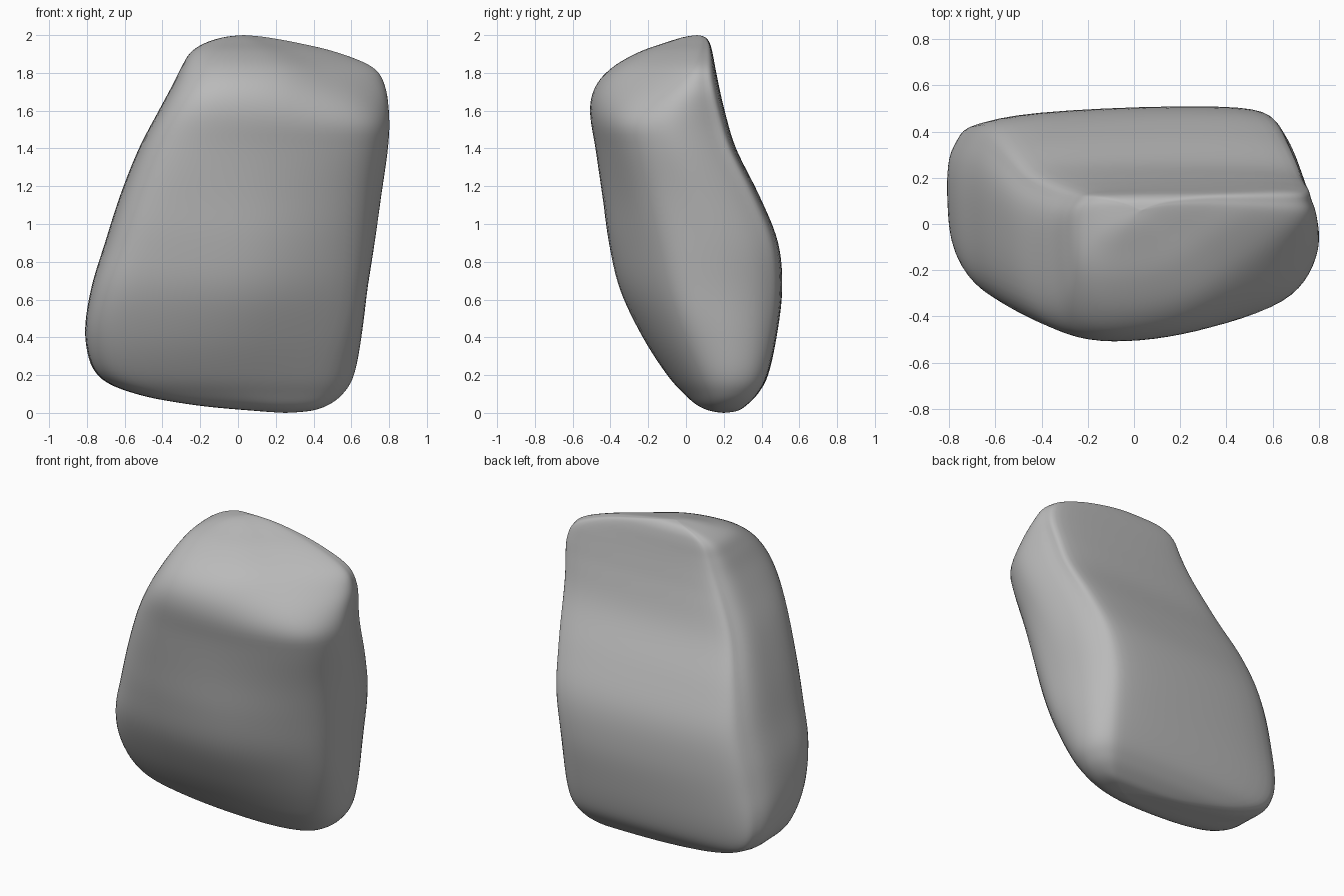
import bpy
import bmesh
from mathutils import Vector

STEPS_AROUND = 7
STEPS_UP = 6

# Plan outlines in unit space: left, round the front, right, round the back
FOOT = [(-1, .05), (-.96, -.6), (-.7, -.95), (.1, -1), (.78, -.57),
        (1, .08), (.92, .83), (.56, 1), (-.75, .95), (-.98, .68)]
LOW = [(-1, -.15), (-.92, -.74), (-.6, -.97), (.2, -1), (.88, -.47),
       (1, .15), (.89, .8), (.58, 1), (-.64, .91), (-.95, .58)]
HIGH = [(-1, .2), (-.93, -.65), (-.63, -.99), (.04, -.95), (.76, -.57),
        (1, .06), (.92, .74), (.7, .98), (-.7, .97), (-.95, .75)]
CROWN = [(-1, .3), (-.92, -.6), (-.6, -.98), (0, -.81), (.48, -.2),
         (.92, .45), (1, .78), (.77, 1), (-.65, 1), (-.94, .8)]

# Extents by height: z, left, right, front, back
EXTENTS = [
    (0, .25, .25, .2, .2),
    (.01, .1, .38, .13, .27),
    (.04, -.22, .475, .06, .32),
    (.1, -.54, .555, -.01, .38),
    (.2, -.745, .615, -.1, .435),
    (.4, -.81, .655, -.23, .48),
    (.65, -.78, .685, -.35, .51),
    (.9, -.705, .725, -.41, .49),
    (1.15, -.625, .76, -.445, .39),
    (1.4, -.525, .795, -.48, .265),
    (1.6, -.42, .805, -.51, .205),
    (1.73, -.35, .785, -.48, .175),
    (1.83, -.3, .715, -.39, .155),
    (1.91, -.25, .52, -.25, .14),
    (1.96, -.17, .31, -.11, .125),
    (1.99, -.07, .14, -.01, .1),
    (2, .03, .03, .06, .06),
]


def spline(a, b, c, d, t):
    """Smooth curve from b to c, with neighbours a and d."""
    return b + (c - a) * (t / 2) + (a * 2 - b * 5 + c * 4 - d) * (t * t / 2) \
        + ((b - c) * 3 + d - a) * (t ** 3 / 2)


def sample(points, steps, closed):
    points = [Vector(p) for p in points]
    count = len(points)

    def pick(i):
        return points[i % count] if closed else points[max(0, min(count - 1, i))]

    spans = count if closed else count - 1
    result = [spline(pick(i - 1), pick(i), pick(i + 1), pick(i + 2), s / steps)
              for i in range(spans) for s in range(steps)]
    return result if closed else result + [points[-1]]


def unit_outline(points):
    """Smooth closed outline stretched to fill the unit square exactly."""
    curve = sample(points, STEPS_AROUND, True)
    low = [min(p[k] for p in curve) for k in range(2)]
    high = [max(p[k] for p in curve) for k in range(2)]
    return [Vector([(p[k] - low[k]) / (high[k] - low[k]) for k in range(2)])
            for p in curve]


def ramp(value, start, end):
    t = max(0, min(1, (value - start) / (end - start)))
    return t * t * (3 - 2 * t)


def build_rock(name, material):
    outlines = [unit_outline(o) for o in (FOOT, LOW, HIGH, CROWN)]
    rows = sample(EXTENTS, STEPS_UP, False)
    bm = bmesh.new()

    # Stacked rings, leaving out the two poles
    rings = []
    for z, left, right, front, back in rows[1:-1]:
        base, body, top = ramp(z, .1, .6), ramp(z, .6, 1.5), ramp(z, 1.48, 1.88)
        ring = []
        for foot, low, high, crown in zip(*outlines):
            p = foot.lerp(low, base).lerp(high, body).lerp(crown, top)
            ring.append(bm.verts.new((left + (right - left) * p.x,
                                      front + (back - front) * p.y, z)))
        rings.append(ring)

    count = len(rings[0])
    for lower, upper in zip(rings, rings[1:]):
        for i in range(count):
            j = (i + 1) % count
            bm.faces.new((lower[i], lower[j], upper[j], upper[i]))

    # Poles close the underside and the crown
    for row, ring in ((rows[0], rings[0]), (rows[-1], rings[-1])):
        z, x, _, y, _ = row
        pole = bm.verts.new((x, y, z))
        for i in range(count):
            bm.faces.new((ring[i], pole, ring[(i + 1) % count]))

    # Soften the surface a little, keeping the extremes in place
    inner = [v for ring in rings[3:-3] for v in ring]
    for _ in range(2):
        bmesh.ops.smooth_vert(bm, verts=inner, factor=.5,
                              use_axis_x=True, use_axis_y=True, use_axis_z=True)
    bmesh.ops.recalc_face_normals(bm, faces=bm.faces[:])
    for face in bm.faces:
        face.smooth = True

    mesh = bpy.data.meshes.new(name)
    bm.to_mesh(mesh)
    bm.free()
    mesh.materials.append(material)
    rock = bpy.data.objects.new(name, mesh)
    bpy.context.collection.objects.link(rock)
    return rock


def flat_material(name, colour):
    material = bpy.data.materials.new(name)
    material.use_nodes = True
    material.diffuse_color = colour
    shader = next(n for n in material.node_tree.nodes if n.type == 'BSDF_PRINCIPLED')
    shader.inputs["Base Color"].default_value = colour
    shader.inputs["Roughness"].default_value = .9
    return material


cube = bpy.data.objects.get("Cube")
if cube:
    bpy.data.objects.remove(cube, do_unlink=True)

build_rock("rock", flat_material("stone grey", (.49, .49, .49, 1)))
